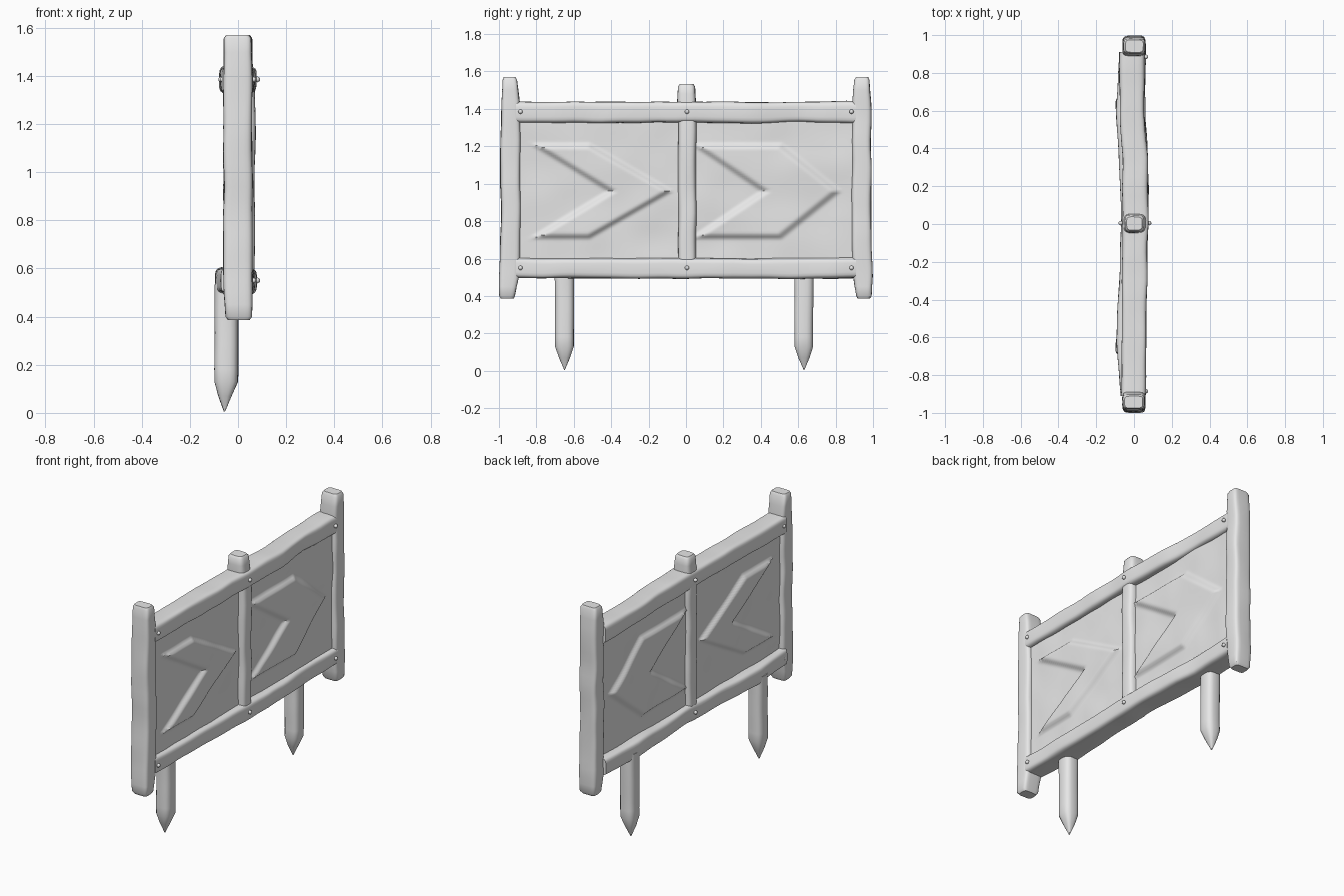
import bpy, bmesh, math
from mathutils import Vector, noise

if "Cube" in bpy.data.objects:
    bpy.data.objects.remove(bpy.data.objects["Cube"])

stone = bpy.data.materials.new("plain_grey")
stone.diffuse_color = (0.8, 0.8, 0.8, 1)
stone.use_nodes = True
stone.node_tree.nodes["Principled BSDF"].inputs["Base Color"].default_value = stone.diffuse_color


def finish(bm, name, angle=40):
    bmesh.ops.recalc_face_normals(bm, faces=bm.faces)
    mesh = bpy.data.meshes.new(name)
    bm.to_mesh(mesh)
    bm.free()
    obj = bpy.data.objects.new(name, mesh)
    bpy.context.collection.objects.link(obj)
    mesh.materials.append(stone)
    bpy.context.view_layer.objects.active = obj
    obj.select_set(True)
    bpy.ops.object.shade_smooth_by_angle(angle=math.radians(angle))
    obj.select_set(False)
    return obj


def beam(name, axis, stations, step=0.05, power=5, wobble=0.006, sides=24):
    """Rough timber: stations are (t, x_min, x_max, other_min, other_max)."""
    rows = []
    for a, b in zip(stations, stations[1:]):
        n = max(1, round((b[0] - a[0]) / step))
        rows += [[p + (q - p) * i / n for p, q in zip(a, b)] for i in range(n)]
    rows.append(list(stations[-1]))
    bm = bmesh.new()
    rings = []
    for t, x0, x1, w0, w1 in rows:
        ring = []
        for i in range(sides):
            ang = math.tau * (i + 0.5) / sides
            c, s = math.cos(ang), math.sin(ang)
            u = (x0 + x1) / 2 + (x1 - x0) / 2 * math.copysign(abs(c) ** (2 / power), c)
            v = (w0 + w1) / 2 + (w1 - w0) / 2 * math.copysign(abs(s) ** (2 / power), s)
            p = Vector((u, t, v) if axis == 'y' else (u, v, t))
            d = noise.noise_vector(p * 6) * wobble
            d[1 if axis == 'y' else 2] = 0
            ring.append(bm.verts.new(p + d))
        rings.append(ring)
    for r, q in zip(rings, rings[1:]):
        for i in range(sides):
            j = (i + 1) % sides
            bm.faces.new((r[i], r[j], q[j], q[i]))
    bm.faces.new(rings[0])
    bm.faces.new(rings[-1])
    return finish(bm, name)


def smooth(t):
    t = min(1, max(0, t))
    return t * t * (3 - 2 * t)


def panel(name, y0, y1, tip, notch, k_out, k_in):
    """Recessed board with a raised arrow chevron on both faces."""
    z0, z1, ny, nz = 0.56, 1.36, 90, 72
    bm = bmesh.new()
    for side in (1, -1):
        grid = []
        for i in range(ny + 1):
            col = []
            for j in range(nz + 1):
                y, z = y0 + (y1 - y0) * i / ny, z0 + (z1 - z0) * j / nz
                dz = abs(z - 0.96)
                inside = min(0.25 - dz, (tip - k_out * dz - y) / 2, (y - notch + k_in * dz) / 2)
                bump = 0.024 * smooth(inside / 0.035 + 0.3)
                rough = 0.007 * noise.noise(Vector((side * 3, y * 5, z * 5)))
                col.append(bm.verts.new((side * (0.033 + bump + rough), y, z)))
            grid.append(col)
        for i in range(ny):
            for j in range(nz):
                bm.faces.new((grid[i][j], grid[i + 1][j], grid[i + 1][j + 1], grid[i][j + 1]))
    # close the rim between both faces
    bmesh.ops.bridge_loops(bm, edges=[e for e in bm.edges if e.is_boundary])
    finish(bm, name, 60)


# end posts with tapered tops and feet
for name, s in (("left_post", -1), ("right_post", 1)):
    rows = []
    for t, hx, inner, outer in ((0.385, 0.045, 0.92, 0.985), (0.40, 0.056, 0.912, 0.995),
                                (0.50, 0.06, 0.892, 0.997), (0.60, 0.06, 0.887, 0.993),
                                (1.33, 0.06, 0.887, 0.99), (1.44, 0.06, 0.89, 0.99),
                                (1.555, 0.057, 0.902, 0.982), (1.57, 0.047, 0.91, 0.975)):
        w = sorted((s * inner, s * outer))
        rows.append((t, -hx, hx, w[0], w[1]))
    beam(name, 'z', rows)

# top and bottom rails
beam("top_rail", 'y', [(-0.91, -0.068, 0.062, 1.325, 1.44), (-0.5, -0.062, 0.066, 1.325, 1.438),
                       (0, -0.06, 0.076, 1.328, 1.438), (0.35, -0.062, 0.072, 1.325, 1.438),
                       (0.6, -0.075, 0.054, 1.328, 1.438), (0.91, -0.075, 0.06, 1.325, 1.44)])
beam("bottom_rail", 'y', [(-0.91, -0.07, 0.062, 0.497, 0.603), (-0.62, -0.094, 0.064, 0.492, 0.603),
                          (-0.3, -0.08, 0.07, 0.495, 0.603), (0, -0.065, 0.078, 0.494, 0.603),
                          (0.35, -0.08, 0.074, 0.493, 0.603), (0.6, -0.096, 0.06, 0.492, 0.603),
                          (0.91, -0.078, 0.062, 0.495, 0.603)])

# middle post
beam("middle_post", 'z', [(0.5, -0.06, 0.07, -0.042, 0.055), (1.33, -0.06, 0.07, -0.042, 0.055),
                          (1.44, -0.052, 0.06, -0.046, 0.055), (1.52, -0.048, 0.054, -0.042, 0.05),
                          (1.533, -0.038, 0.044, -0.032, 0.04)], power=4)

# boards with arrows
panel("left_board", -0.91, 0.0, -0.08, -0.41, 1.75, 1.65)
panel("right_board", 0.0, 0.91, 0.82, 0.41, 1.25, 1.5)

# pointed stakes
for name, y in (("left_stake", -0.65), ("right_stake", 0.63)):
    beam(name, 'z', [(0.005, -0.058, -0.054, y - 0.002, y + 0.002),
                     (0.07, -0.082, -0.026, y - 0.03, y + 0.03),
                     (0.13, -0.098, 0.0, y - 0.05, y + 0.05),
                     (0.54, -0.097, 0.003, y - 0.052, y + 0.052)],
         power=3, wobble=0.003, sides=16)

# small pegs at the joints
for z in (0.55, 1.385):
    for y in (-0.885, 0.005, 0.885):
        for s in (-1, 1):
            bm = bmesh.new()
            bmesh.ops.create_icosphere(bm, subdivisions=2, radius=0.012)
            x = s * 0.064 if y != 0.005 else (0.08 if s > 0 else -0.07)
            bmesh.ops.translate(bm, verts=bm.verts, vec=(x, y, z))
            finish(bm, "joint_peg")
